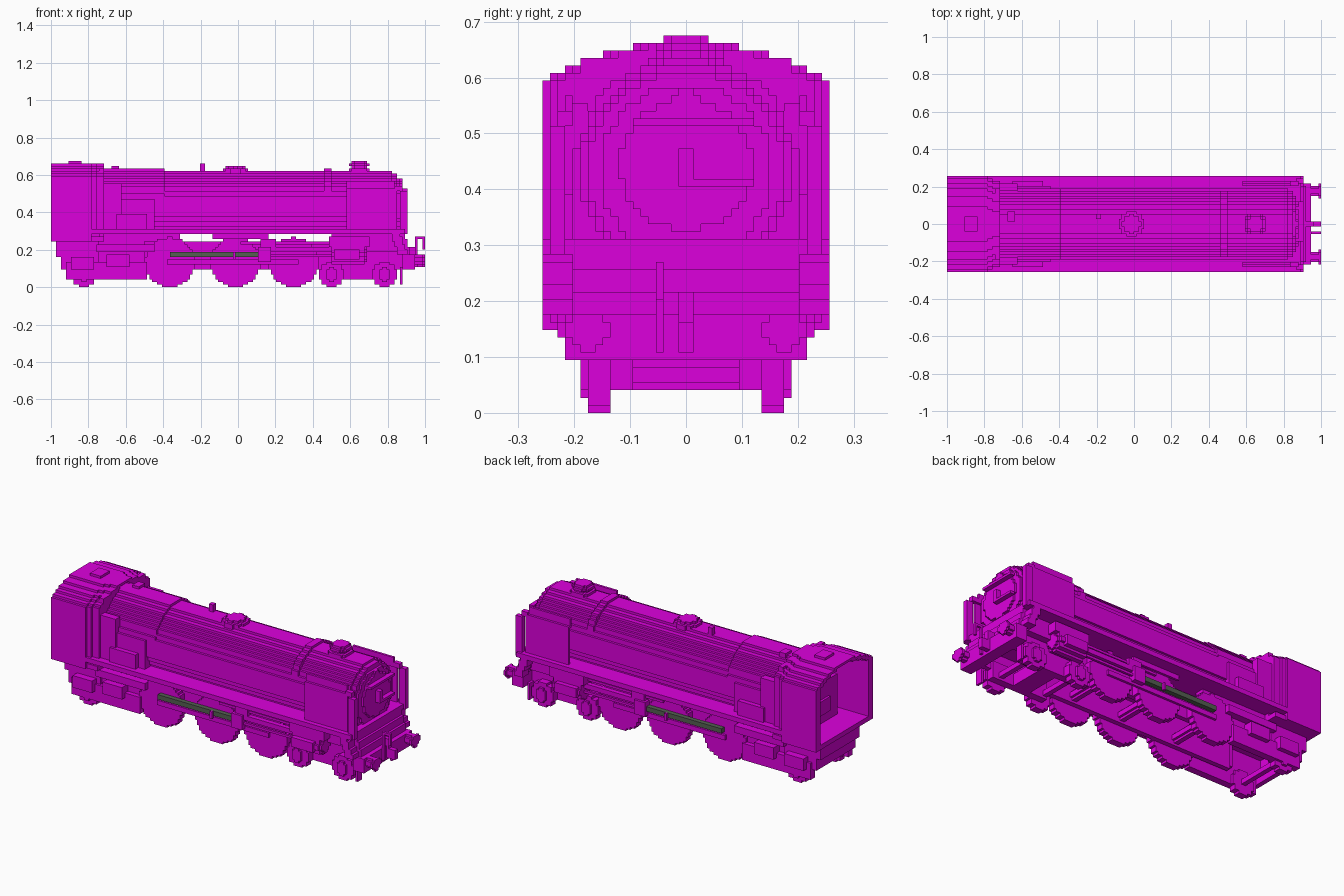
import bpy, bmesh, math

cube = bpy.data.objects.get("Cube")
if cube:
    bpy.data.objects.remove(cube, do_unlink=True)

V = 2 / 148  # size of one building block


def snap(a):
    return round(a / V) * V


def material(name, rgb):
    m = bpy.data.materials.new(name)
    m.use_nodes = True
    m.diffuse_color = (*rgb, 1)
    m.node_tree.nodes["Principled BSDF"].inputs["Base Color"].default_value = (*rgb, 1)
    return m


MAGENTA = material("magenta", (0.72, 0.0, 0.72))
GREEN = material("dark grey green", (0.09, 0.115, 0.085))


def finish(name, bm, mat):
    bmesh.ops.recalc_face_normals(bm, faces=bm.faces)
    me = bpy.data.meshes.new(name)
    bm.to_mesh(me)
    bm.free()
    me.materials.append(mat)
    ob = bpy.data.objects.new(name, me)
    bpy.context.collection.objects.link(ob)
    return ob


def box(name, x, y, z, mat=MAGENTA, pair=False):
    """Snapped box from three ranges; pair adds the mirrored one."""
    bm = bmesh.new()
    for s in ((1, -1) if pair else (1,)):
        lo = [snap(r[0]) for r in (x, y, z)]
        hi = [snap(r[1]) for r in (x, y, z)]
        vs = bmesh.ops.create_cube(bm, size=1)["verts"]
        for v in vs:
            v.co = [(l + h) / 2 + c * (h - l) for l, h, c in zip(lo, hi, v.co)]
            v.co.y *= s
    return finish(name, bm, mat)


def prism(name, widths, base, span, axis="x", centre=0.0, pair=False):
    """Stepped outline from half widths per block row, extruded along an axis."""
    right = []
    for i, w in enumerate(widths):
        z = base + i * V
        if right and abs(right[-1][0] - w) < 1e-6:
            right[-1] = (w, z + V)
        else:
            right += [(w, z), (w, z + V)]
    outline = right + [(-u, v) for u, v in reversed(right)]
    a, b = snap(span[0]), snap(span[1])
    place = {"x": lambda u, v, d: (d, u + centre, v),
             "y": lambda u, v, d: (u + centre, d, v),
             "z": lambda u, v, d: (u + centre, v, d)}[axis]
    bm = bmesh.new()
    for s in ((1, -1) if pair else (1,)):
        vs = []
        for u, v in outline:
            p = place(u, v, a)
            vs.append(bm.verts.new((p[0], p[1] * s, p[2])))
        f = bm.faces.new(vs)
        ext = bmesh.ops.extrude_face_region(bm, geom=[f])["geom"]
        move = place(0, 0, b)
        start = place(0, 0, a)
        d = [(m - n) * (s if k == 1 else 1) for k, (m, n) in enumerate(zip(move, start))]
        bmesh.ops.translate(bm, vec=d, verts=[g for g in ext if isinstance(g, bmesh.types.BMVert)])
    return finish(name, bm, MAGENTA)


def round_rows(r, mid, low=None):
    """Half widths of a blocky circle, cut off below low."""
    base = snap(max(mid - r, low if low is not None else -9))
    n = round((mid + r - base) / V)
    rows = []
    for i in range(n):
        dz = base + (i + 0.5) * V - mid
        rows.append(max(V, snap(math.sqrt(max(r * r - dz * dz, 0)))))
    return rows, base


def disc(name, r, mid, span, axis="x", centre=0.0, pair=False, low=None):
    rows, base = round_rows(r, mid, low)
    return prism(name, rows, base, span, axis, snap(centre), pair)


# Boiler, smokebox and firebox
disc("boiler", 0.19, 0.432, (-0.6, 0.82), low=0.285)
disc("smokebox_rim", 0.178, 0.432, (0.82, 0.85), low=0.285)
disc("smokebox_front", 0.155, 0.432, (0.85, 0.87), low=0.285)
disc("smokebox_door", 0.118, 0.445, (0.87, 0.885))
box("door_hinge_bar", (0.885, 0.9), (-0.1, 0.12), (0.51, 0.527))
box("door_handle", (0.885, 0.9), (-0.013, 0.013), (0.405, 0.475))
box("door_lever", (0.885, 0.9), (0.013, 0.12), (0.405, 0.418))
box("top_lamp", (0.87, 0.885), (-0.013, 0.013), (0.545, 0.58))
disc("firebox", 0.192, 0.443, (-0.72, -0.39), low=0.285)
disc("smokebox_band", 0.2, 0.435, (0.46, 0.5), low=0.52)
box("firebox_side", (-0.65, -0.44), (-0.205, 0.205), (0.28, 0.475))
box("firebox_pipe_box", (-0.65, -0.48), (0.2, 0.23), (0.31, 0.39), pair=True)
box("firebox_shoulder", (-0.71, -0.62), (0.17, 0.216), (0.31, 0.56), pair=True)

# Boiler top fittings
disc("dome", 0.068, 0, (0.6, 0.635), "z", -0.02)
disc("dome_cap", 0.048, 0, (0.62, 0.648), "z", -0.02)
disc("chimney_foot", 0.06, 0, (0.6, 0.635), "z", 0.645)
disc("chimney", 0.042, 0, (0.62, 0.65), "z", 0.645)
disc("chimney_rim", 0.054, 0, (0.648, 0.662), "z", 0.645)
disc("chimney_lip", 0.041, 0, (0.66, 0.676), "z", 0.645)
box("whistle", (-0.205, -0.18), (0.027, 0.054), (0.6, 0.66))
box("safety_valve", (-0.68, -0.63), (0.02, 0.07), (0.62, 0.648))

# Cab: open arch built from side strips that step in towards the roof
arch = [(0.25, 0.257), (0.595, 0.243), (0.608, 0.216), (0.622, 0.19),
        (0.635, 0.15), (0.648, 0.095), (0.662, 0)]


def cab_arch(name, x, inset, floor):
    for i in range(len(arch) - 1):
        z, w = arch[i][0], (0.257 if i == 0 else arch[i][1]) - inset
        inner = max(arch[i + 1][1] - inset - 0.027, 0)
        box(f"{name}_strip_{i}", x, (inner, w), (max(z, floor), arch[i + 1][0]), pair=True)


cab_arch("cab", (-1, -0.79), 0, 0.25)
cab_arch("cab_front_corner", (-0.79, -0.755), 0.0135, 0.28)
cab_arch("cab_front_edge", (-0.755, -0.71), 0.027, 0.28)
box("cab_floor", (-1, -0.72), (-0.243, 0.243), (0.25, 0.27))
box("backhead", (-0.85, -0.72), (-0.15, 0.15), (0.27, 0.5))
box("fire_door", (-0.865, -0.85), (-0.07, 0.07), (0.32, 0.4))
box("cab_front_wall", (-0.74, -0.71), (-0.19, 0.19), (0.27, 0.635))
box("cab_front_panel", (-0.74, -0.71), (0.16, 0.23), (0.28, 0.47), pair=True)
box("roof_vent", (-0.905, -0.84), (-0.04, 0.04), (0.65, 0.676))

# Running board, smoke deflectors and stepped front apron
box("running_board", (-0.79, 0.89), (-0.257, 0.257), (0.288, 0.311))
box("deflector", (0.58, 0.85), (0.216, 0.23), (0.3, 0.527), pair=True)
box("deflector_top", (0.58, 0.84), (0.203, 0.216), (0.513, 0.567), pair=True)
box("deflector_front_edge", (0.87, 0.9), (0.216, 0.243), (0.28, 0.515), pair=True)
box("deflector_top_corner", (0.84, 0.885), (0.203, 0.23), (0.513, 0.54), pair=True)
for i in range(9):
    z = 0.176 + i * V
    front = 0.925 - i * 0.005
    box(f"apron_step_{i}", (front - 0.06, front), (-0.2, 0.2), (z, z + V))
    box(f"apron_side_{i}", (front - 0.07, front - 0.02), (0.2, 0.257), (z, z + V), pair=True)

# Buffer beam, buffers and coupling
box("buffer_beam", (0.88, 0.94), (-0.216, 0.216), (0.1, 0.18))
disc("buffer_shank", 0.024, 0.145, (0.94, 0.985), centre=0.175, pair=True)
disc("buffer_head", 0.036, 0.145, (0.98, 1.0), centre=0.175, pair=True)
box("coupling_hook", (0.93, 1.0), (-0.013, 0.013), (0.11, 0.16))
box("coupling_screw", (0.92, 0.96), (-0.013, 0.013), (0.16, 0.216))
box("hose_riser", (0.95, 0.965), (-0.054, -0.04), (0.11, 0.27))
box("hose_top", (0.95, 0.99), (-0.054, -0.04), (0.256, 0.27))
box("hose_end", (0.98, 0.995), (-0.054, -0.04), (0.2, 0.27))
box("rail_guard", (0.865, 0.88), (0.135, 0.175), (0.02, 0.11), pair=True)

# Frames and under-floor parts
box("main_frame", (-0.72, 0.88), (0.108, 0.135), (0.09, 0.25), pair=True)
box("saddle", (0.5, 0.86), (-0.17, 0.17), (0.19, 0.3))
box("firebox_bracket", (-0.5, -0.31), (0.108, 0.162), (0.24, 0.29), pair=True)
box("ashpan", (-0.74, -0.5), (0.12, 0.16), (0.12, 0.285), pair=True)
box("ashpan_pipe", (-0.75, -0.45), (0.16, 0.203), (0.19, 0.23), pair=True)
box("injector", (-0.7, -0.58), (0.16, 0.216), (0.11, 0.17), pair=True)
box("trailing_frame", (-0.92, -0.48), (0.15, 0.19), (0.045, 0.13), pair=True)
box("trailing_axlebox", (-0.89, -0.77), (0.17, 0.216), (0.095, 0.16), pair=True)
box("drag_box", (-0.97, -0.74), (0.15, 0.18), (0.16, 0.25), pair=True)
box("drag_box_lower", (-0.95, -0.74), (0.15, 0.18), (0.095, 0.16), pair=True)
box("drag_beam", (-0.97, -0.945), (-0.18, 0.18), (0.16, 0.25))
box("drag_beam_lower", (-0.95, -0.925), (-0.18, 0.18), (0.095, 0.16))
box("bogie_frame", (0.48, 0.84), (0.1, 0.135), (0.045, 0.13), pair=True)
box("bogie_cross_beam", (0.6, 0.7), (-0.11, 0.11), (0.045, 0.11))

# Wheels with axles
for i, x in enumerate((-0.37, -0.02, 0.3)):
    disc(f"driving_wheel_pair_{i}", 0.1325, 0.1325, (0.135, 0.176), "y", x, True)
    disc(f"driving_axle_{i}", 0.025, 0.135, (-0.135, 0.135), "y", x)
for i, x in enumerate((-0.83, 0.5, 0.79)):
    disc(f"small_wheel_pair_{i}", 0.0675, 0.0675, (0.135, 0.176), "y", x, True)
    disc(f"small_hub_pair_{i}", 0.034, 0.0675, (0.176, 0.19), "y", x, True)
    disc(f"small_axle_{i}", 0.02, 0.0675, (-0.135, 0.135), "y", x)

# Cylinders, valve gear and rods
disc("cylinder", 0.05, 0.175, (0.5, 0.67), centre=0.19, pair=True)
disc("cylinder_cover", 0.035, 0.175, (0.67, 0.695), centre=0.19, pair=True)
box("valve_chest", (0.48, 0.7), (0.16, 0.23), (0.216, 0.27), pair=True)
box("cylinder_side", (0.52, 0.65), (0.23, 0.257), (0.15, 0.2), pair=True)
box("piston_rod", (0.18, 0.5), (0.189, 0.203), (0.163, 0.176), pair=True)
box("slide_bar", (0.14, 0.5), (0.176, 0.203), (0.19, 0.216), pair=True)
box("crosshead", (0.11, 0.18), (0.176, 0.216), (0.14, 0.216), pair=True)
box("radius_rod", (0.02, 0.48), (0.176, 0.19), (0.23, 0.245), pair=True)
box("reversing_rod", (-0.13, 0.16), (0.176, 0.19), (0.262, 0.28), pair=True)
box("gear_bracket", (0.12, 0.2), (0.162, 0.203), (0.2, 0.262), pair=True)
box("return_crank", (-0.03, -0.015), (0.203, 0.216), (0.15, 0.19), pair=True)
box("coupling_rod", (-0.38, 0.32), (0.176, 0.189), (0.125, 0.145), pair=True)
box("connecting_rod", (-0.365, 0.11), (0.176, 0.203), (0.163, 0.189), GREEN, pair=True)
